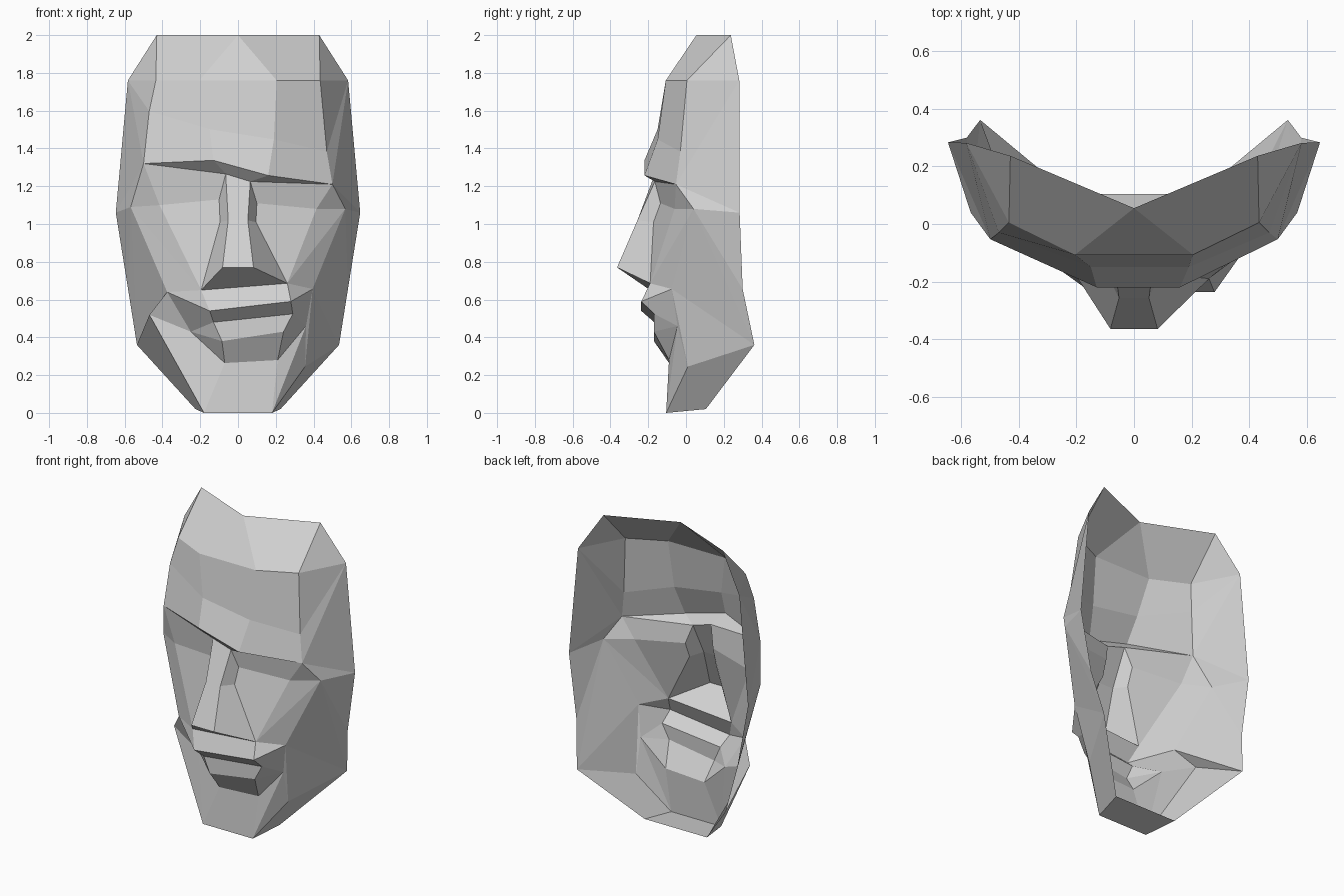
import bpy
import bmesh

cube = bpy.data.objects.get("Cube")
if cube:
    bpy.data.objects.remove(cube, do_unlink=True)

bm = bmesh.new()
points = {}


def pair(name, x, y, z, shift=0, tilt=0):
    """Mirrored points; shift slides and tilt skews the pair off symmetry."""
    for side in (-1, 1):
        points[name, side] = bm.verts.new((shift + side * x, y, z + side * tilt))


def facet(names):
    """One facet on each side of the face."""
    for side in (-1, 1):
        bm.faces.new([points[name, side] for name in names.split()])


def centre_strip(names):
    """Band of quads joining both sides down the middle."""
    names = names.split()
    for a, b in zip(names, names[1:]):
        bm.faces.new([points[a, -1], points[a, 1], points[b, 1], points[b, -1]])


# Forehead and temples
pair("crown", .43, .237, 2)
pair("temple", .583, .282, 1.76)
pair("hair_side", .435, .005, 1.76)
pair("hair_front", .205, -.107, 1.76)
pair("forehead_side", .47, -.03, 1.49, tilt=-.107)
pair("forehead_front", .17, -.15, 1.475, shift=.02, tilt=-.027)
peak = bm.verts.new((0, .055, 2))
points["peak", -1] = points["peak", 1] = peak

# Brow, eyes and cheekbones
pair("brow_front", .145, -.22, 1.297, shift=.015, tilt=-.04)
pair("brow_side", .5, -.053, 1.265, tilt=-.055)
pair("eye_outer", .415, -.06, 1.09, tilt=-.01)
pair("eye_inner", .1, -.135, 1.12, tilt=-.01)
pair("cheekbone", .568, .04, 1.085, tilt=-.005)
pair("ear", .647, .284, 1.06)

# Nose
pair("bridge_top", .065, -.165, 1.245, tilt=-.02)
pair("bridge_mid", .052, -.257, 1.02)
pair("nose_tip", .082, -.365, .77)
pair("nose_side", .095, -.172, 1.01)
pair("nostril", .228, -.19, .668, shift=.033, tilt=.018)

# Crooked mouth
pair("upper_lip", .215, -.237, .565, shift=.065, tilt=.025)
pair("mouth_line", .21, -.168, .502, shift=.08, tilt=.022)
pair("lower_lip", .163, -.17, .405, shift=.078, tilt=.025)
pair("lip_crease", .14, -.09, .272, shift=.07, tilt=.008)
pair("smile", .385, -.075, .648, shift=.01, tilt=.008)
pair("corner", .305, -.045, .445, shift=.055, tilt=.015)

# Jaw and chin
pair("jaw_front", .412, .01, .382, shift=-.057, tilt=-.137)
pair("jaw_back", .582, .3, .655)
pair("jaw", .535, .362, .36)
pair("chin_back", .225, .105, .02)
pair("chin", .18, -.105, 0)

# Facets down the middle
bm.faces.new([peak, points["hair_front", 1], points["hair_front", -1]])
centre_strip("hair_front forehead_front brow_front bridge_top bridge_mid nose_tip "
             "nostril upper_lip mouth_line lower_lip lip_crease chin chin_back")

# Facets on both sides, from the crown to the chin
for names in (
    "peak crown hair_side hair_front",
    "crown temple hair_side",
    "hair_front hair_side forehead_side forehead_front",
    "hair_side temple forehead_side",
    "temple brow_side forehead_side",
    "temple ear brow_side",
    "ear cheekbone brow_side",
    "forehead_front forehead_side brow_side brow_front",
    "brow_front brow_side bridge_top",
    "bridge_top brow_side eye_outer eye_inner",
    "brow_side cheekbone eye_outer",
    "bridge_top eye_inner nose_side bridge_mid",
    "bridge_mid nose_side nostril nose_tip",
    "eye_inner eye_outer nostril nose_side",
    "eye_outer cheekbone nostril",
    "cheekbone smile nostril",
    "cheekbone ear jaw_back",
    "cheekbone jaw_back jaw",
    "cheekbone jaw smile",
    "smile jaw jaw_front",
    "smile jaw_front corner",
    "nostril smile upper_lip",
    "upper_lip smile corner mouth_line",
    "mouth_line corner lower_lip",
    "lower_lip corner lip_crease",
    "corner chin lip_crease",
    "corner jaw_front chin",
    "jaw_front jaw chin_back chin",
):
    facet(names)

# Point the shell outward, toward the front
bmesh.ops.recalc_face_normals(bm, faces=bm.faces[:])
if sum(f.normal.y * f.calc_area() for f in bm.faces) > 0:
    bmesh.ops.reverse_faces(bm, faces=bm.faces[:])

mesh = bpy.data.meshes.new("face_mask")
bm.to_mesh(mesh)
bm.free()

# Plain grey finish
grey = bpy.data.materials.new("light_grey")
grey.use_nodes = True
colour = (.64, .64, .64, 1)
grey.diffuse_color = colour
shader = next(n for n in grey.node_tree.nodes if n.type == "BSDF_PRINCIPLED")
shader.inputs["Base Color"].default_value = colour
mesh.materials.append(grey)

mask = bpy.data.objects.new("face_mask", mesh)
bpy.context.collection.objects.link(mask)
